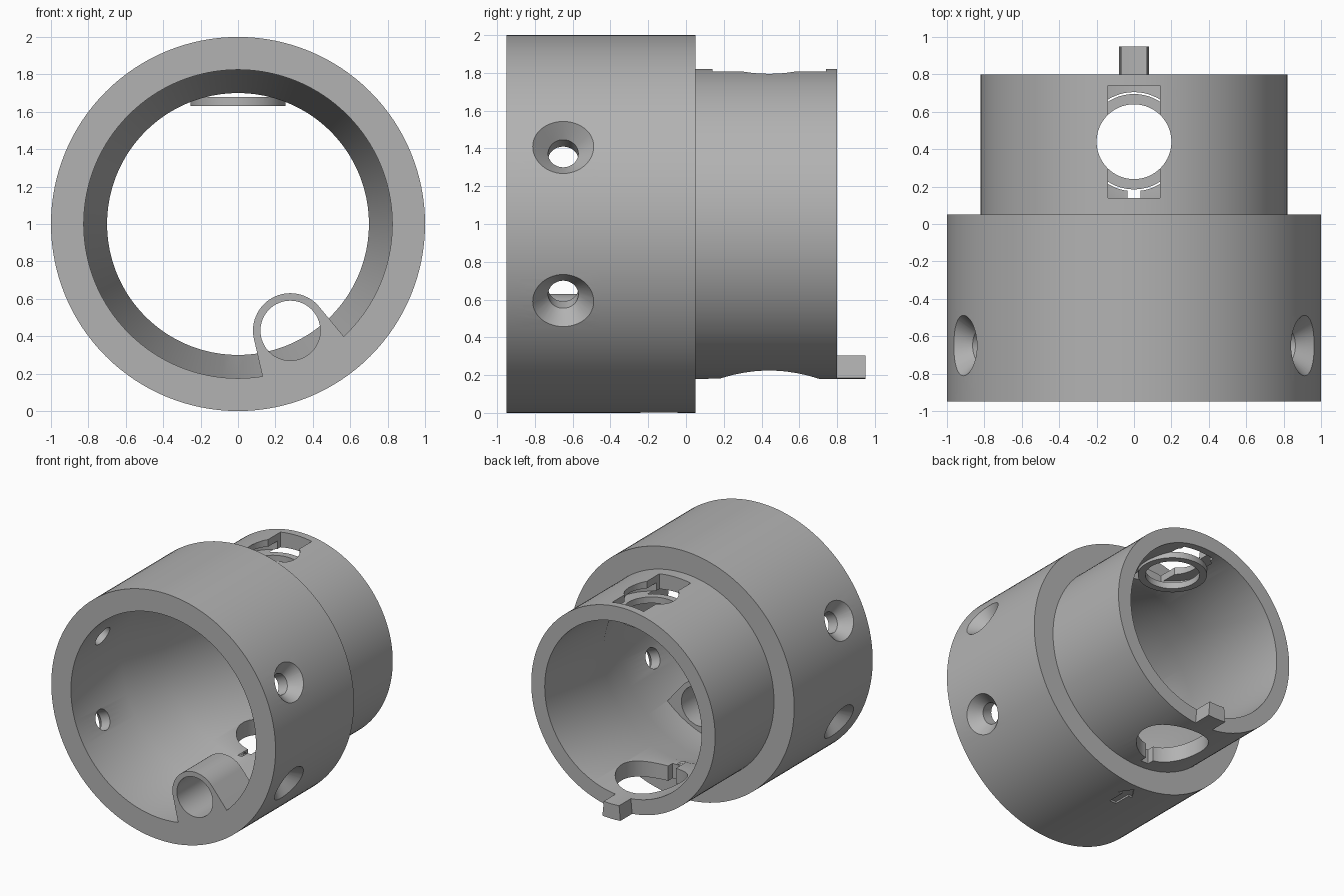
import bpy
import bmesh
from math import cos, sin, radians, pi
from mathutils import Matrix, Vector

if "Cube" in bpy.data.objects:
    bpy.data.objects.remove(bpy.data.objects["Cube"], do_unlink=True)

grey = bpy.data.materials.new("plain grey")
grey.use_nodes = True
grey.diffuse_color = (0.45, 0.45, 0.45, 1)
grey.node_tree.nodes["Principled BSDF"].inputs["Base Color"].default_value = grey.diffuse_color


def finish(name, bm, matrix):
    bmesh.ops.remove_doubles(bm, verts=bm.verts, dist=1e-5)
    bmesh.ops.recalc_face_normals(bm, faces=bm.faces)
    bm.transform(matrix)
    mesh = bpy.data.meshes.new(name)
    bm.to_mesh(mesh)
    bm.free()
    mesh.materials.append(grey)
    obj = bpy.data.objects.new(name, mesh)
    bpy.context.collection.objects.link(obj)
    return obj


def lathe(name, profile, matrix, steps=64):
    """Revolve (radius, height) points around local z."""
    bm = bmesh.new()
    verts = [bm.verts.new((r, 0, h)) for r, h in profile]
    for a, b in zip(verts, verts[1:] + verts[:1]):
        if a.co.x > 0 or b.co.x > 0:
            bm.edges.new((a, b))
    bmesh.ops.spin(bm, geom=bm.verts[:] + bm.edges[:], cent=(0, 0, 0),
                   axis=(0, 0, 1), angle=2 * pi, steps=steps, use_merge=True)
    return finish(name, bm, matrix)


def prism(name, points, low, high, matrix=Matrix()):
    """Extrude a flat outline along local z."""
    bm = bmesh.new()
    face = bm.faces.new([bm.verts.new((x, y, low)) for x, y in points])
    top = bmesh.ops.extrude_face_region(bm, geom=[face])["geom"]
    moved = [v for v in top if isinstance(v, bmesh.types.BMVert)]
    bmesh.ops.translate(bm, verts=moved, vec=(0, 0, high - low))
    return finish(name, bm, matrix)


def rod(name, radius, low, high, matrix):
    return lathe(name, [(0, low), (radius, low), (radius, high), (0, high)], matrix)


def box(name, x, y0, y1, low, high):
    return prism(name, [(-x, y0), (x, y0), (x, y1), (-x, y1)], low, high)


def arc(cx, cy, r, start, end, n):
    angles = [radians(start + (end - start) * i / n) for i in range(n + 1)]
    return [(cx + r * cos(a), cy + r * sin(a)) for a in angles]


def combine(target, tool, operation):
    mod = target.modifiers.new(operation, "BOOLEAN")
    mod.operation, mod.solver, mod.object = operation, "EXACT", tool
    bpy.context.view_layer.objects.active = target
    bpy.ops.object.modifier_apply(modifier=mod.name)
    bpy.data.objects.remove(tool, do_unlink=True)


at = lambda x, y, z: Matrix.Translation((x, y, z))
to_back = at(0, 0, 1) @ Matrix.Rotation(-pi / 2, 4, "X")   # local z runs to +y
to_front = Matrix.Rotation(pi / 2, 4, "X")                 # outline in x/z, local z runs to -y

# Stepped sleeve with a tapering bore
body = lathe("stepped_sleeve", [
    (1, -0.95), (1, -0.45), (1, 0.05), (0.82, 0.05), (0.82, 0.8), (0.7, 0.8),
    (0.7, 0.05), (0.825, -0.3), (0.825, -0.95)], to_back, 128)

# Cable tube webbed into the inside wall
tx, tz = 0.28, 0.43
tube = prism("cable_tube", arc(tx, tz, 0.2, 40, 190, 32)
             + [(0.139, 0.15), (0.39, 0.22), (0.585, 0.375)], 0.57, 0.95, to_front)
combine(body, tube, "UNION")
combine(body, rod("tube_bore", 0.16, 0.5, 1.0, at(tx, 0, tz) @ to_front), "DIFFERENCE")

# Bayonet socket on top: boss, through hole, entry slot and turning groove
socket = at(0, 0.44, 0)
combine(body, rod("socket_boss", 0.255, 1.63, 1.73, socket), "UNION")
combine(body, rod("turning_groove", 0.3, 1.68, 1.75, socket), "DIFFERENCE")
combine(body, rod("socket_hole", 0.2, 1.5, 2.0, socket), "DIFFERENCE")
combine(body, box("entry_slot", 0.14, 0.14, 0.74, 1.68, 2.0), "DIFFERENCE")

# Bottom opening with a small notch, and the shallow direction arrow
combine(body, rod("bottom_opening", 0.265, 0.1, 0.5, socket), "DIFFERENCE")
combine(body, box("opening_notch", 0.035, 0.12, 0.3, 0.1, 0.5), "DIFFERENCE")
half = [(0.03, -0.24), (0.03, -0.1), (0.065, -0.1)]
arrow = half + [(0, 0)] + [(-x, y) for x, y in reversed(half)]
combine(body, prism("arrow_recess", arrow, -0.05, 0.015), "DIFFERENCE")

# Four countersunk screw holes
for tilt in (65.8, 114.2, -65.8, -114.2):
    hole = lathe("screw_hole", [(0, 0.7), (0.08, 0.7), (0.08, 0.91), (0.18, 1.02), (0, 1.02)],
                 at(0, -0.65, 1) @ Matrix.Rotation(radians(tilt), 4, "Y"), 48)
    combine(body, hole, "DIFFERENCE")

# Locating key on the rear rim
key = prism("locating_key", arc(0, 1, 0.82, 264.4, 275.6, 4) + arc(0, 1, 0.7, 275.6, 264.4, 4),
            -0.95, -0.8, to_front)

for obj in (body, key):
    bpy.ops.object.select_all(action="DESELECT")
    obj.select_set(True)
    bpy.context.view_layer.objects.active = obj
    bpy.ops.object.shade_smooth_by_angle(angle=radians(30))
